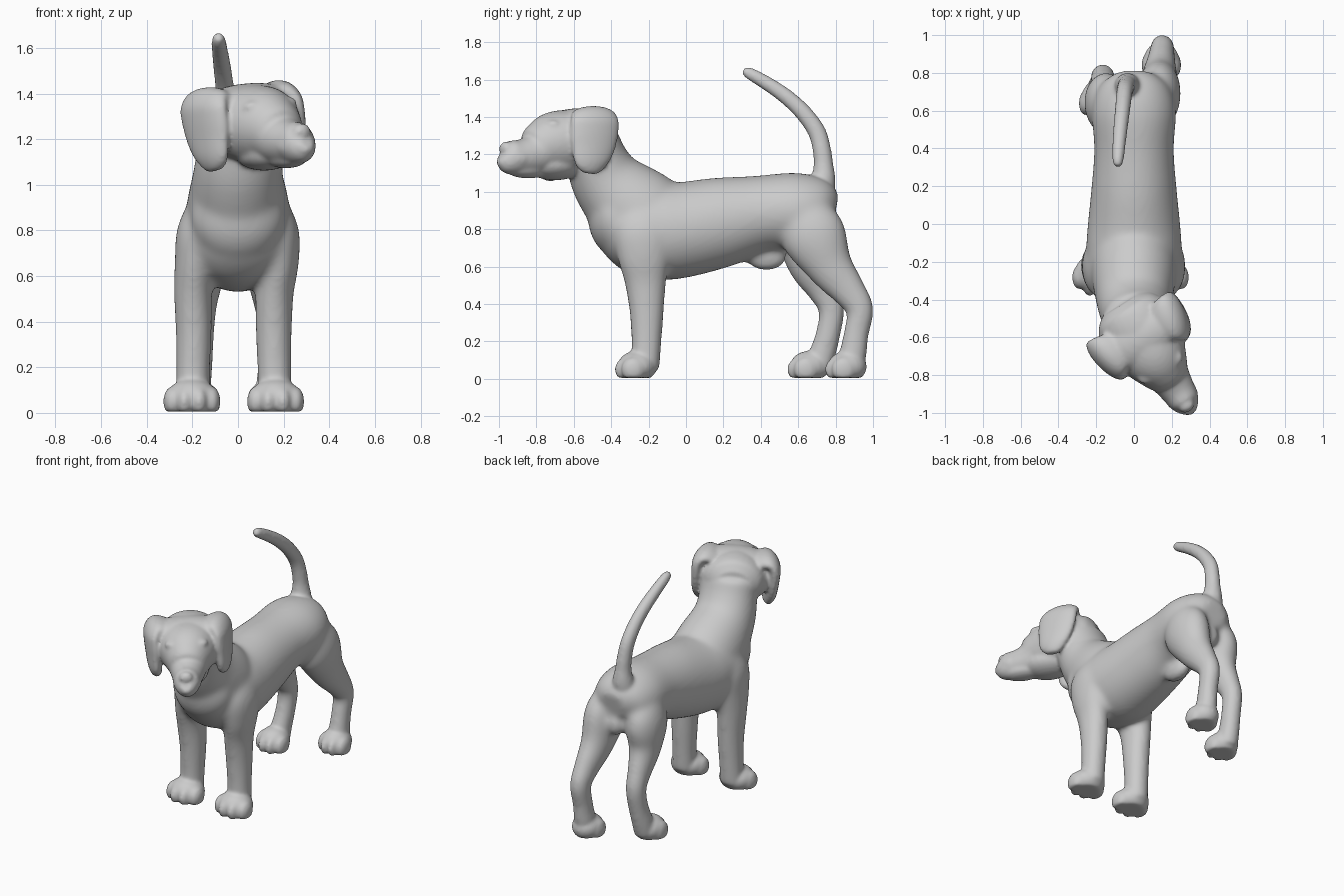
import bpy, bmesh, math
from mathutils import Vector, Matrix

SIDES, STEPS = 32, 5


def spline(p, t):
    """Catmull-Rom through the stations (position and radii together)."""
    i = min(int(t), len(p) - 2)
    f = t - i
    a, b, c, d = p[max(i - 1, 0)], p[i], p[i + 1], p[min(i + 2, len(p) - 1)]
    return [0.5 * (2 * q + (r - o) * f + (2 * o - 5 * q + 4 * r - s) * f * f
                   + (3 * q - o - 3 * r + s) * f ** 3) for o, q, r, s in zip(a, b, c, d)]


def tube(bm, stations, ref=(1, 0, 0), mat=Matrix(), grow=0.0):
    """Closed loft; station = x, y, z, radius along ref, radius across."""
    n = (len(stations) - 1) * STEPS
    pts = [spline(stations, k / STEPS) for k in range(n + 1)]
    rings = []
    for k, p in enumerate(pts):
        t = (Vector(pts[min(k + 1, n)][:3]) - Vector(pts[max(k - 1, 0)][:3])).normalized()
        u = Vector(ref)
        u = (u - t * u.dot(t)).normalized()
        w = t.cross(u)
        ring = []
        for s in range(SIDES):
            a = 2 * math.pi * s / SIDES
            co = (Vector(p[:3]) + u * math.cos(a) * (p[3] + grow)
                  + w * math.sin(a) * (p[4] + grow))
            ring.append(bm.verts.new(mat @ co))
        rings.append(ring)
    for r0, r1 in zip(rings, rings[1:]):
        for s in range(SIDES):
            e = (s + 1) % SIDES
            bm.faces.new((r0[s], r0[e], r1[e], r1[s]))
    bm.faces.new(rings[0][::-1])
    bm.faces.new(rings[-1])


def blob(bm, center, radii, mat=Matrix()):
    """Ellipsoid, flattened where it would pass below the floor."""
    m = mat @ Matrix.Translation(center) @ Matrix.Diagonal((*radii, 1))
    made = bmesh.ops.create_uvsphere(bm, u_segments=24, v_segments=16, radius=1, matrix=m)
    for v in made["verts"]:
        v.co.z = max(v.co.z, 0.005)


def paw(bm, x, y, s=1.0):
    blob(bm, (x, y, 0.065), (0.105 * s, 0.105, 0.085))
    for dx, dy in ((-0.08, -0.02), (-0.03, -0.055), (0.03, -0.055), (0.08, -0.02)):
        blob(bm, (x + dx * s, y + dy, 0.05), (0.036 * s, 0.064, 0.066))


def to_object(bm, name):
    bmesh.ops.recalc_face_normals(bm, faces=bm.faces[:])
    for f in bm.faces:
        f.smooth = True
    me = bpy.data.meshes.new(name)
    bm.to_mesh(me)
    bm.free()
    ob = bpy.data.objects.new(name, me)
    bpy.context.collection.objects.link(ob)
    return ob


def fuse(ob, voxel, rounds):
    """Merge overlapping forms into one skin and soften the joins."""
    rm = ob.modifiers.new("fuse", "REMESH")
    rm.mode = "VOXEL"
    rm.voxel_size = voxel
    rm.use_smooth_shade = True
    sm = ob.modifiers.new("soften", "SMOOTH")
    sm.factor = 0.5
    sm.iterations = rounds


bm = bmesh.new()

# torso, chest and rump
tube(bm, [(0, y, z, w, h) for y, z, w, h in (
    (0.80, 0.90, 0.09, 0.08), (0.73, 0.91, 0.18, 0.16), (0.60, 0.90, 0.22, 0.20),
    (0.40, 0.88, 0.208, 0.205), (0.20, 0.84, 0.222, 0.237), (0.0, 0.80, 0.242, 0.252),
    (-0.12, 0.79, 0.25, 0.257), (-0.28, 0.80, 0.245, 0.235), (-0.38, 0.81, 0.20, 0.18),
    (-0.46, 0.82, 0.10, 0.10))], grow=0.003)
blob(bm, (0, -0.37, 0.865), (0.21, 0.155, 0.21))

# neck
tube(bm, [(0, -0.12, 0.76, 0.21, 0.23), (0, -0.25, 0.88, 0.225, 0.25),
          (0, -0.41, 1.04, 0.195, 0.195), (0.015, -0.48, 1.17, 0.185, 0.165),
          (0.03, -0.52, 1.28, 0.185, 0.155), (0.03, -0.53, 1.34, 0.12, 0.11)], grow=0.003)

# front legs
FRONT = ((-1, -0.012), (1, -0.025))
for side, shift in FRONT:
    tube(bm, [(side * x + shift * k, y, z, w, d) for x, y, z, w, d, k in (
        (0.13, -0.22, 0.94, 0.06, 0.10, 0), (0.172, -0.225, 0.80, 0.088, 0.155, 0),
        (0.185, -0.225, 0.66, 0.083, 0.138, 0.3), (0.185, -0.217, 0.52, 0.078, 0.107, 1),
        (0.182, -0.21, 0.35, 0.074, 0.086, 1), (0.185, -0.212, 0.18, 0.069, 0.075, 1),
        (0.188, -0.22, 0.04, 0.072, 0.072, 1))], grow=0.006)

# hind legs, the right one set further back
tube(bm, [(0.10, 0.58, 0.95, 0.08, 0.10), (0.13, 0.675, 0.78, 0.11, 0.168),
          (0.135, 0.77, 0.60, 0.09, 0.12), (0.145, 0.87, 0.47, 0.068, 0.088),
          (0.15, 0.93, 0.37, 0.058, 0.069), (0.148, 0.91, 0.24, 0.055, 0.063),
          (0.145, 0.89, 0.12, 0.06, 0.07), (0.145, 0.875, 0.04, 0.066, 0.07)], grow=0.006)
tube(bm, [(-0.11, 0.57, 0.95, 0.08, 0.10), (-0.145, 0.635, 0.78, 0.11, 0.158),
          (-0.155, 0.665, 0.61, 0.09, 0.115), (-0.163, 0.735, 0.475, 0.066, 0.082),
          (-0.165, 0.778, 0.37, 0.058, 0.064), (-0.17, 0.76, 0.24, 0.055, 0.062),
          (-0.18, 0.725, 0.12, 0.06, 0.068), (-0.183, 0.70, 0.04, 0.066, 0.068)], grow=0.006)

# underside bulges
blob(bm, (0, 0.43, 0.65), (0.058, 0.11, 0.073))
blob(bm, (0, 0.75, 0.76), (0.055, 0.06, 0.08))

# first pass: soften the large forms, then carry them into the detailed mesh
base = to_object(bm, "base_form")
fuse(base, 0.014, 18)
skin = bpy.data.meshes.new_from_object(
    base.evaluated_get(bpy.context.evaluated_depsgraph_get()))
bpy.data.objects.remove(base)
bm = bmesh.new()
bm.from_mesh(skin)

# tail
tube(bm, [(-0.03, 0.70, 0.95, 0.10, 0.09), (-0.035, 0.732, 1.06, 0.068, 0.068),
          (-0.038, 0.735, 1.14, 0.05, 0.053), (-0.042, 0.727, 1.22, 0.046, 0.049),
          (-0.05, 0.70, 1.32, 0.043, 0.048), (-0.058, 0.63, 1.42, 0.041, 0.045),
          (-0.068, 0.54, 1.505, 0.039, 0.042), (-0.078, 0.44, 1.575, 0.036, 0.038),
          (-0.085, 0.34, 1.633, 0.03, 0.032), (-0.086, 0.305, 1.648, 0.017, 0.018)])

# paws
for side, shift in FRONT:
    paw(bm, side * 0.19 + shift, -0.262, 1.08)
paw(bm, 0.145, 0.862, 0.9)
paw(bm, -0.185, 0.66, 0.92)

# head, built facing -y, then turned and tilted
HEAD = (Matrix.Translation((0.05, -0.60, 1.25)) @ Matrix.Rotation(math.radians(32), 4, "Z")
        @ Matrix.Rotation(math.radians(-5), 4, "Y"))
tube(bm, [(0, -u, z - 1.25, w, h) for u, z, w, h in (
    (-0.21, 1.27, 0.12, 0.10), (-0.17, 1.27, 0.17, 0.14), (-0.10, 1.275, 0.20, 0.163),
    (0.02, 1.27, 0.205, 0.170), (0.12, 1.255, 0.178, 0.172), (0.20, 1.227, 0.14, 0.148),
    (0.26, 1.197, 0.110, 0.113), (0.34, 1.184, 0.092, 0.095), (0.41, 1.184, 0.077, 0.09),
    (0.442, 1.192, 0.055, 0.07), (0.455, 1.20, 0.03, 0.045))], mat=HEAD)
blob(bm, (0, 0.0, 0.10), (0.25, 0.14, 0.095), HEAD)          # broad flat crown
blob(bm, (0, 0.065, 0.02), (0.222, 0.145, 0.165), HEAD)      # back of skull
blob(bm, (0, -0.12, -0.11), (0.12, 0.17, 0.078), HEAD)       # throat
blob(bm, (0, -0.29, -0.138), (0.068, 0.13, 0.04), HEAD)      # lower jaw
blob(bm, (0, -0.428, -0.02), (0.044, 0.034, 0.04), HEAD)     # nose
for s in (-1, 1):
    blob(bm, (s * 0.08, -0.18, 0.10), (0.055, 0.045, 0.03), HEAD)      # brow
    blob(bm, (s * 0.04, -0.36, -0.075), (0.05, 0.078, 0.055), HEAD)    # lip
    # ear flap
    tube(bm, [(s * x - 0.006 * (s + 1), y, z, l, t) for x, y, z, l, t in (
        (0.13, 0.02, 0.13, 0.10, 0.045), (0.19, 0.015, 0.145, 0.122, 0.05),
        (0.222, 0.008, 0.112, 0.134, 0.05), (0.228, 0.0, 0.06, 0.135, 0.048),
        (0.226, -0.012, -0.02, 0.125, 0.046), (0.222, -0.03, -0.10, 0.10, 0.042),
        (0.215, -0.037, -0.15, 0.068, 0.032), (0.212, -0.04, -0.17, 0.035, 0.018))],
        ref=(s * 0.22, 1, 0), mat=HEAD)

# second pass: one smooth skin
fuse(to_object(bm, "dog_body"), 0.0105, 7)

# eyes
bm = bmesh.new()
for s in (-1, 1):
    blob(bm, (s * 0.085, -0.224, 0.06), (0.024, 0.018, 0.014), HEAD)
to_object(bm, "eyes")
